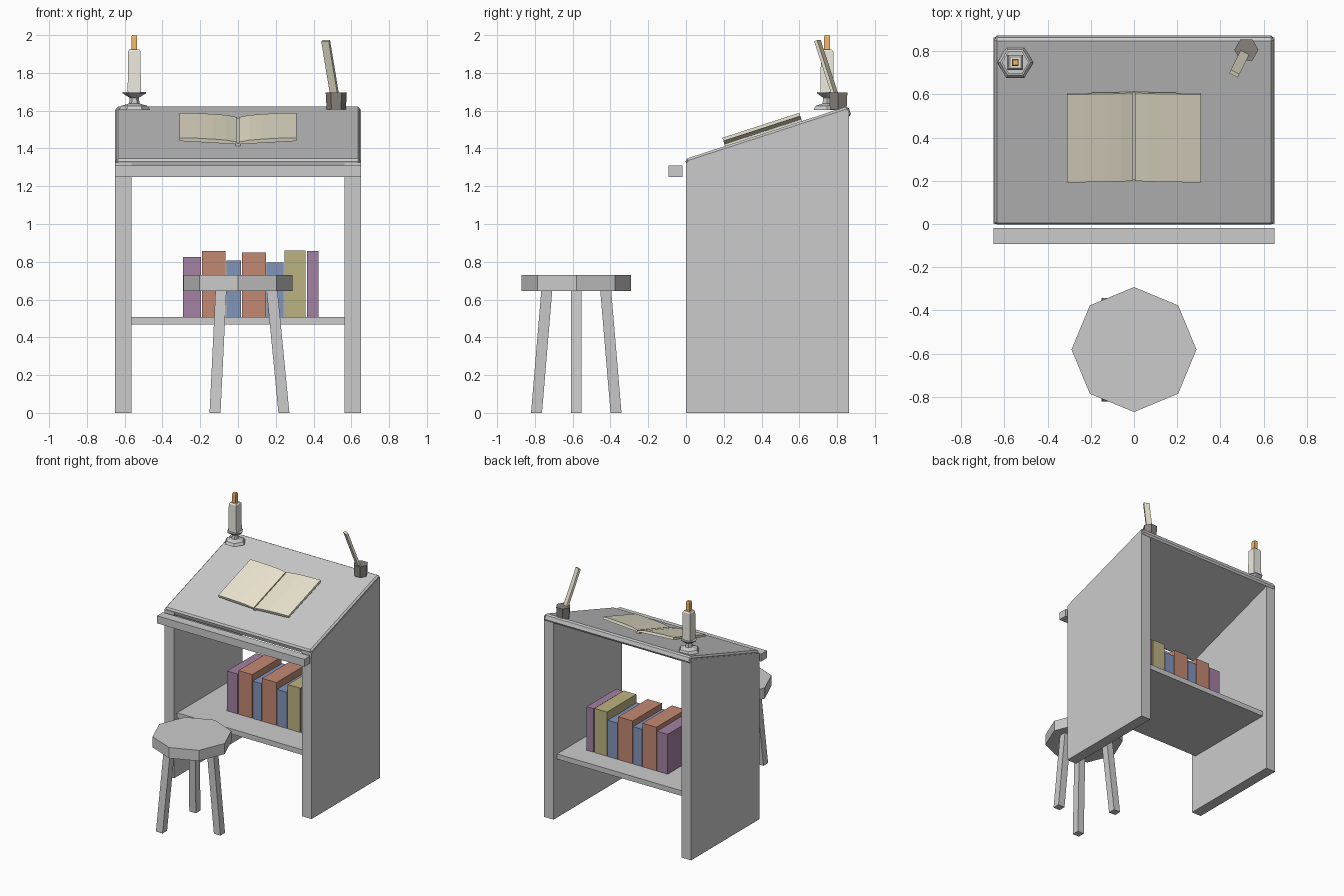
import bpy, bmesh, math
from mathutils import Matrix, Vector

if "Cube" in bpy.data.objects:
    bpy.data.objects.remove(bpy.data.objects["Cube"])


def mat(name, rgb):
    m = bpy.data.materials.new(name)
    m.diffuse_color = (*rgb, 1)
    m.use_nodes = True
    m.node_tree.nodes["Principled BSDF"].inputs["Base Color"].default_value = m.diffuse_color
    return m


RED = mat("red_cover", (0.55, 0.25, 0.17))
BLUE = mat("blue_cover", (0.22, 0.3, 0.5))
OLIVE = mat("olive_cover", (0.5, 0.45, 0.22))
PURPLE = mat("purple_cover", (0.37, 0.22, 0.37))
PAPER = mat("paper", (0.85, 0.8, 0.64))
WAX = mat("wax", (0.85, 0.82, 0.75))
FLAME = mat("flame", (0.9, 0.5, 0.15))
INK = mat("ink_pot", (0.25, 0.22, 0.2))


def finish(name, bm, material=None, matrix=None):
    bmesh.ops.recalc_face_normals(bm, faces=bm.faces)
    me = bpy.data.meshes.new(name)
    bm.to_mesh(me)
    bm.free()
    ob = bpy.data.objects.new(name, me)
    bpy.context.collection.objects.link(ob)
    if matrix:
        ob.matrix_world = matrix
    if material:
        me.materials.append(material)
    return ob


def box(name, lo, hi, material=None, matrix=None):
    bm = bmesh.new()
    bmesh.ops.create_cube(bm, size=1)
    for v in bm.verts:
        v.co = [(l + h) / 2 + c * (h - l) for l, h, c in zip(lo, hi, v.co)]
    return finish(name, bm, material, matrix)


def lofted(name, rings, sides, centre, material=None, turn=0.0):
    """Stack of regular polygon rings given as (radius, z)."""
    bm = bmesh.new()
    loops = []
    for r, z in rings:
        loops.append([bm.verts.new((centre[0] + r * math.cos(turn + math.tau * i / sides),
                                    centre[1] + r * math.sin(turn + math.tau * i / sides), z))
                      for i in range(sides)])
    for a, b in zip(loops, loops[1:]):
        for i in range(sides):
            j = (i + 1) % sides
            bm.faces.new((a[i], a[j], b[j], b[i]))
    bm.faces.new(loops[0])
    bm.faces.new(loops[-1])
    return finish(name, bm, material)


def extrude_profile(name, pts, offset, material=None, matrix=None):
    bm = bmesh.new()
    face = bm.faces.new([bm.verts.new(p) for p in pts])
    new = bmesh.ops.extrude_face_region(bm, geom=[face])["geom"]
    bmesh.ops.translate(bm, vec=offset, verts=[g for g in new if isinstance(g, bmesh.types.BMVert)])
    return finish(name, bm, material, matrix)


# Side panels with sloping tops
for side, x in (("left", -0.65), ("right", 0.565)):
    extrude_profile(side + "_panel",
                    [(x, 0, 0), (x, 0.863, 0), (x, 0.863, 1.605), (x, 0, 1.325)], (0.085, 0, 0))

# Sloping writing board, local origin at the centre of its top face
slope = math.radians(18)
tilt = Matrix.Translation((0, 0.4265, 1.484)) @ Matrix.Rotation(slope, 4, 'X')
board = box("writing_board", (-0.647, -0.455, -0.055), (0.647, 0.455, 0), None, tilt)
bevel = board.modifiers.new("edge", 'BEVEL')
bevel.width = 0.012
bevel.segments = 1

# Front rail and shelf
box("front_rail", (-0.65, -0.092, 1.25), (0.65, -0.018, 1.31))
box("shelf", (-0.57, 0.04, 0.467), (0.57, 0.82, 0.508))

# Row of books
books = [(-0.29, -0.195, 0.826, PURPLE), (-0.19, -0.067, 0.856, RED), (-0.062, 0.015, 0.806, BLUE),
         (0.02, 0.147, 0.85, RED), (0.152, 0.24, 0.797, BLUE), (0.246, 0.357, 0.861, OLIVE),
         (0.364, 0.426, 0.856, PURPLE)]
for i, (x0, x1, top, m) in enumerate(books):
    box(f"shelf_book_{i + 1}", (x0, 0.275, 0.508), (x1, 0.645, top), m)

# Open book lying on the board, halves rising outwards
for side, s in (("left", -1), ("right", 1)):
    profile = [(0.004, 0.010), (0.31, 0.028), (0.31, 0.046), (0.22, 0.044),
               (0.13, 0.039), (0.06, 0.033), (0.004, 0.022)]
    extrude_profile(side + "_pages", [(s * x, -0.231, z) for x, z in profile],
                    (0, 0.428, 0), PAPER, tilt)
box("book_spine", (-0.012, -0.231, 0), (0.012, 0.197, 0.013), PAPER, tilt)

# Candlestick, candle and flame
spot = (-0.549, 0.747)
lofted("candlestick", [(0.083, 1.604), (0.07, 1.625), (0.028, 1.638), (0.024, 1.668),
                       (0.062, 1.692), (0.062, 1.698)], 6, spot)
lofted("candle", [(0.05, 1.695), (0.046, 1.915), (0.036, 1.925)], 4, spot, WAX, math.pi / 4)
lofted("flame", [(0.022, 1.92), (0.022, 1.99), (0.017, 2.0)], 4, spot, FLAME, math.pi / 4)

# Ink pot and quill
lofted("ink_pot", [(0.051, 1.607), (0.056, 1.697)], 6, (0.52, 0.806), INK)
start, end = Vector((0.515, 0.797, 1.66)), Vector((0.464, 0.696, 1.97))
along = (end - start).normalized()
across = along.cross(Vector((0, 0, 1))).normalized()
frame = Matrix((across, along.cross(across), along)).transposed().to_4x4()
box("quill", (-0.022, -0.009, 0), (0.022, 0.009, (end - start).length), PAPER,
    Matrix.Translation(start) @ frame)

# Stool: octagonal seat on three splayed legs
lofted("seat", [(0.289, 0.644), (0.289, 0.729)], 8, (0, -0.581))
for i in range(3):
    d = Vector((math.cos(i * math.tau / 3), math.sin(i * math.tau / 3), 0))
    base = Vector((0, -0.581, 0)) + d * 0.243
    h = 0.029
    extrude_profile(f"stool_leg_{i + 1}",
                    [base + Vector((x, y, 0)) for x, y in ((-h, -h), (h, -h), (h, h), (-h, h))],
                    d * -0.063 + Vector((0, 0, 0.65)))
